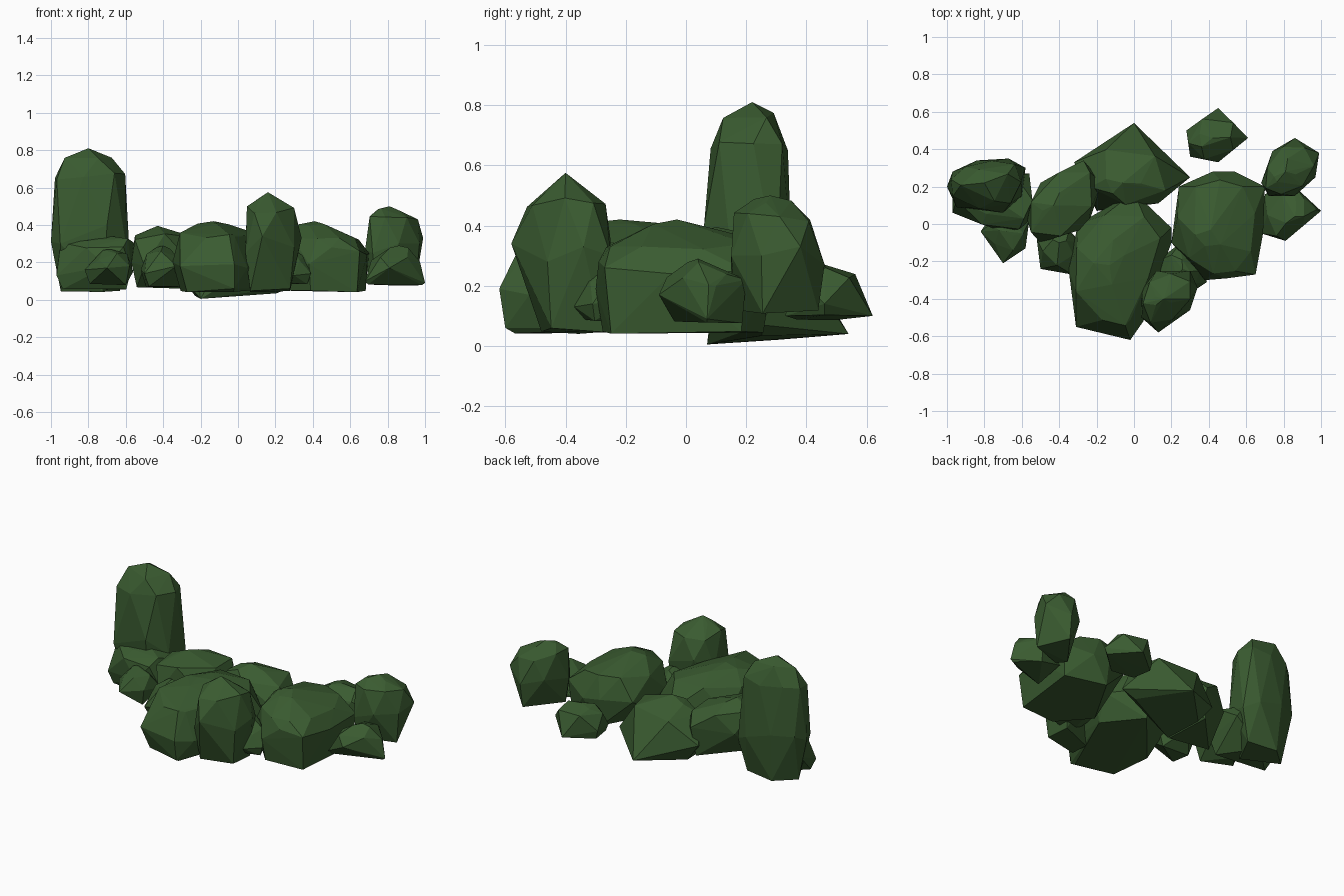
import bpy
import bmesh
import random
from mathutils import Vector

random.seed(4)

default_cube = bpy.data.objects.get("Cube")
if default_cube:
    bpy.data.objects.remove(default_cube, do_unlink=True)

# Single leaf colour
leaf = bpy.data.materials.new("dark_leaf_green")
leaf_colour = (0.042, 0.105, 0.03, 1)
leaf.diffuse_color = leaf_colour
leaf.use_nodes = True
shader = next(n for n in leaf.node_tree.nodes if n.type == "BSDF_PRINCIPLED")
shader.inputs["Base Color"].default_value = leaf_colour
shader.inputs["Roughness"].default_value = 0.9


def clump(name, outline, heights, peak, base=0.75, shoulder=0.8, crown=0.3):
    """Faceted convex clump: widest outline, tapering to a base and a peak."""
    rim = [Vector(p) for p in outline]
    plan = [p.to_2d() for p in rim]
    centre = sum(plan, Vector((0, 0))) / len(plan)
    midpoints = [(a + b) / 2 for a, b in zip(plan, plan[1:] + plan[:1])]
    peak = Vector(peak)
    bottom, upper, top = heights
    bm = bmesh.new()
    for p in rim:
        bm.verts.new(p)

    def ring(source, scale, z, around, wobble):
        for p in source:
            xy = around + (p - centre) * scale
            bm.verts.new((xy.x, xy.y, z + random.uniform(-wobble, wobble)))

    ring(plan[::2], base, bottom, centre, 0.01)
    ring(midpoints, shoulder, upper, centre.lerp(peak, 0.3), 0.02)
    ring(plan[::2], crown, upper + (top - upper) * 0.7, peak, 0.01)
    bm.verts.new((peak.x, peak.y, top))

    hull = bmesh.ops.convex_hull(bm, input=bm.verts)
    loose = {v for v in hull["geom_interior"] + hull["geom_unused"]
             if isinstance(v, bmesh.types.BMVert)}
    bmesh.ops.delete(bm, geom=list(loose), context="VERTS")
    bmesh.ops.recalc_face_normals(bm, faces=bm.faces)
    mesh = bpy.data.meshes.new(name)
    bm.to_mesh(mesh)
    bm.free()
    mesh.materials.append(leaf)
    obj = bpy.data.objects.new(name, mesh)
    bpy.context.collection.objects.link(obj)


# Right end: tall column with low growth around its foot
clump("tall_right_clump",
      [(-1, .2, .31), (-.95, .09, .3), (-.7, .06, .4), (-.6, .15, .3), (-.58, .3, .25),
       (-.67, .35, .3), (-.84, .34, .35), (-.97, .28, .35)],
      heights=(.05, .66, .81), peak=(-.8, .22), shoulder=.95, crown=.6)
clump("low_right_clump",
      [(-.97, .06, .13), (-.7, -.04, .18), (-.57, .01, .16), (-.56, .27, .2),
       (-.75, .27, .16), (-.97, .22, .2)],
      heights=(.05, .29, .34), peak=(-.68, .09), base=.85, shoulder=1, crown=.5)
clump("small_right_clump",
      [(-.82, -.04, .16), (-.7, -.21, .17), (-.58, -.13, .18), (-.56, .02, .15),
       (-.75, .06, .17)],
      heights=(.085, .23, .27), peak=(-.68, -.04), base=.8)

# Middle of the hedge
clump("middle_right_clump",
      [(-.57, .02, .2), (-.5, .22, .22), (-.27, .34, .25), (-.17, .22, .2),
       (-.25, -.02, .2), (-.5, -.1, .18)],
      heights=(.06, .34, .395), peak=(-.43, .1), base=.85, shoulder=1)
clump("small_middle_clump",
      [(-.5, -.24, .14), (-.33, -.27, .18), (-.28, -.1, .15), (-.4, .02, .16),
       (-.52, -.08, .16)],
      heights=(.07, .24, .29), peak=(-.4, -.1))
clump("large_front_clump",
      [(-.35, -.24, .2), (-.3, 0, .2), (0, .17, .22), (.2, -.02, .2), (.2, -.1, .17),
       (.05, -.52, .17), (-.02, -.62, .19), (-.02, -.6, .06), (-.31, -.55, .18)],
      heights=(.05, .35, .42), peak=(-.13, -.22), base=.85, shoulder=.85)
clump("back_clump",
      [(-.32, .33, .14), (0, .54, .04), (.3, .25, .07), (.13, .11, .2), (-.2, .07, .005)],
      heights=(.025, .28, .36), peak=(-.06, .22), base=.7, shoulder=.85)

# Upright clump at the front with a low neighbour
clump("upright_front_clump",
      [(.04, -.5, .25), (.13, -.58, .34), (.3, -.46, .28), (.34, -.34, .33),
       (.3, -.25, .3), (.12, -.25, .35), (.04, -.35, .28)],
      heights=(.05, .48, .575), peak=(.16, -.4), base=.82, shoulder=.9)
clump("low_front_clump",
      [(.39, -.31, .14), (.3, -.37, .13), (.15, -.4, .15), (.12, -.2, .15),
       (.25, -.1, .17), (.36, -.2, .15)],
      heights=(.09, .23, .28), peak=(.26, -.24), base=.85)

# Left end
clump("large_left_clump",
      [(.2, -.1, .2), (.24, .2, .22), (.42, .28, .22), (.54, .28, .2), (.7, .2, .25),
       (.69, -.05, .24), (.65, -.27, .26), (.5, -.29, .28), (.38, -.3, .19)],
      heights=(.05, .34, .42), peak=(.41, -.03), base=.92, shoulder=.87)
clump("upright_left_clump",
      [(.72, .15, .25), (.86, .15, .3), (.97, .25, .3), (.99, .38, .33), (.86, .46, .27),
       (.74, .39, .3), (.68, .22, .27)],
      heights=(.11, .43, .5), peak=(.81, .28), base=.88, shoulder=.92, crown=.4)
clump("low_left_clump",
      [(1, .07, .09), (.81, -.09, .17), (.68, -.05, .1), (.7, .16, .12), (.86, .2, .22),
       (.96, .1, .2)],
      heights=(.075, .22, .29), peak=(.86, .04), base=.9, shoulder=.9)
clump("detached_back_clump",
      [(.28, .5, .14), (.45, .62, .1), (.61, .46, .14), (.45, .33, .1), (.3, .36, .13)],
      heights=(.095, .22, .27), peak=(.42, .46), base=.9, shoulder=1, crown=.5)
